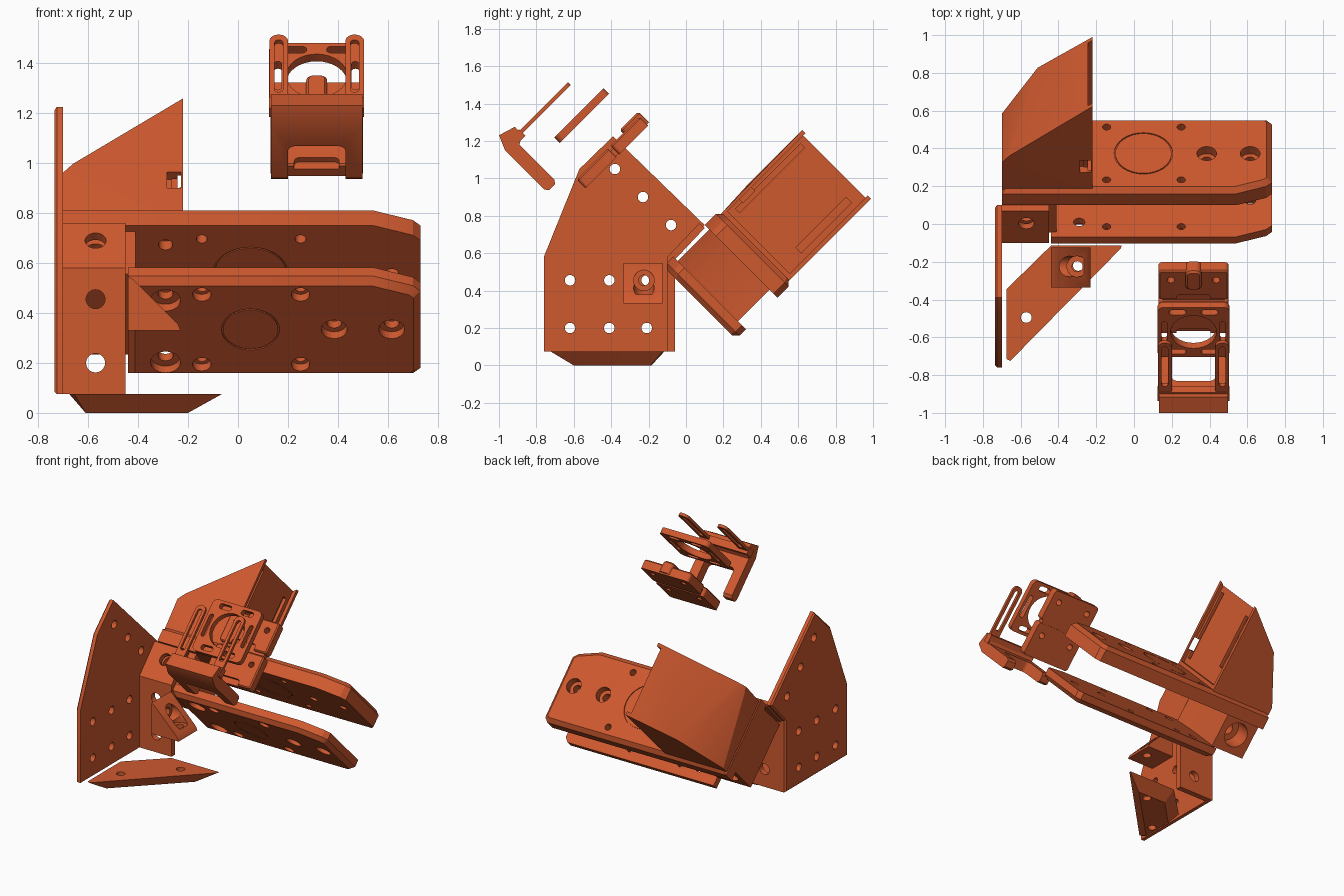
import bpy, bmesh
from math import cos, sin, pi, radians
from mathutils import Matrix, Vector

cube = bpy.data.objects.get("Cube")
if cube:
    bpy.data.objects.remove(cube, do_unlink=True)

orange = bpy.data.materials.new("burnt orange plastic")
orange.use_nodes = True
orange.diffuse_color = (0.62, 0.1, 0.028, 1)
orange.node_tree.nodes["Principled BSDF"].inputs["Base Color"].default_value = orange.diffuse_color

# Tilted frame: local (x, u, s), u runs back and down, s runs back and up
TILT = Matrix.Rotation(radians(-45), 4, 'X')


def finish(name, bm, tilt):
    bmesh.ops.recalc_face_normals(bm, faces=bm.faces)
    if tilt:
        bm.transform(TILT)
    mesh = bpy.data.meshes.new(name)
    bm.to_mesh(mesh)
    bm.free()
    mesh.materials.append(orange)
    ob = bpy.data.objects.new(name, mesh)
    bpy.context.collection.objects.link(ob)
    return ob


def prism(name, pts, axis, a, b, tilt=False, chamfer=0):
    """Extrude a 2D outline along an axis from a to b; chamfer the rim at b."""
    place = {'x': lambda p, q, h: (h, p, q),
             'y': lambda p, q, h: (p, h, q),
             'z': lambda p, q, h: (p, q, h)}[axis]
    bm = bmesh.new()
    low = [bm.verts.new(place(p, q, a)) for p, q in pts]
    top = [bm.verts.new(place(p, q, b)) for p, q in pts]
    bm.faces.new(low)
    bm.faces.new(top)
    n = len(pts)
    for i in range(n):
        j = (i + 1) % n
        bm.faces.new((low[i], low[j], top[j], top[i]))
    if chamfer:
        bmesh.ops.recalc_face_normals(bm, faces=bm.faces)
        rim = [e for e in bm.edges if all(v in top for v in e.verts)]
        bmesh.ops.bevel(bm, geom=rim, offset=chamfer, segments=1, affect='EDGES', profile=0.5)
    return finish(name, bm, tilt)


def hull(name, pts, tilt=False):
    bm = bmesh.new()
    for p in pts:
        bm.verts.new(p)
    bmesh.ops.convex_hull(bm, input=bm.verts)
    return finish(name, bm, tilt)


def rect(p0, p1, q0, q1):
    return [(p0, q0), (p1, q0), (p1, q1), (p0, q1)]


def rounded(p0, p1, q0, q1, r, n=8):
    out = []
    corners = [(p1 - r, q1 - r), (p0 + r, q1 - r), (p0 + r, q0 + r), (p1 - r, q0 + r)]
    for k, (cx, cy) in enumerate(corners):
        for i in range(n + 1):
            t = (k + i / n) * pi / 2
            out.append((cx + r * cos(t), cy + r * sin(t)))
    return out


def circle(p, r, n=32):
    return [(p[0] + r * cos(2 * pi * i / n), p[1] + r * sin(2 * pi * i / n)) for i in range(n)]


def hole(p, r, axis, a, b, tilt=False):
    return prism("cutter", circle(p, r), axis, a, b, tilt)


def cut(ob, tools):
    for t in tools:
        m = ob.modifiers.new("cut", 'BOOLEAN')
        m.operation, m.object, m.solver = 'DIFFERENCE', t, 'EXACT'
    ev = ob.evaluated_get(bpy.context.evaluated_depsgraph_get())
    mesh = bpy.data.meshes.new_from_object(ev)
    ob.modifiers.clear()
    ob.data = mesh
    for t in tools:
        bpy.data.objects.remove(t, do_unlink=True)
    return ob


# Side mounting plate
plate = prism("mounting_plate", [(-.76, .075), (-.76, .58), (-.57, 1.05), (-.39, 1.225),
              (.1, .75), (-.06, .58), (-.06, .075)], 'x', -.7, -.735, chamfer=.01)
spots = [(y, z) for z in (.2, .455) for y in (-.62, -.41, -.21)]
spots += [(-.38, 1.05), (-.23, .9), (-.08, .75)]
cut(plate, [hole(p, .028, 'x', -.8, -.6) for p in spots])

# Bent flange of the mounting plate
flange = prism("mounting_flange", [(-.1, .075), (-.1, .58), (.07, .76), (.1, .735),
               (-.06, .565), (-.06, .075)], 'x', -.702, -.45)
cut(flange, [hole((-.57, z), .038, 'y', -.2, 0) for z in (.2, .455)]
    + [hole((-.57, .49), .042, 'y', -.6, -.38, True)])

# Triangular foot plate, tapering downwards
foot = hull("foot_plate",
            [(x, y, .075) for x, y in [(-.675, -.345), (-.44, -.115), (-.065, -.115),
                                       (-.07, -.13), (-.655, -.725), (-.675, -.715)]]
            + [(x, y, 0) for x, y in [(-.61, -.375), (-.42, -.185), (-.2, -.19), (-.61, -.6)]])
cut(foot, [hole(p, .028, 'z', -.1, .2) for p in [(-.57, -.495), (-.295, -.22)]])

# Corner wedge with two crossing screw holes
wedge = prism("corner_wedge", [(-.44, .33), (-.23, .33), (-.24, .355), (-.415, .53), (-.44, .548)],
              'y', -.335, -.125)
cut(wedge, [hole((-.225, .455), .028, 'x', -.5, -.2), hole((-.225, .455), .055, 'x', -.395, -.2),
            hole((-.3, -.225), .028, 'z', .2, .6), hole((-.3, -.225), .055, 'z', .38, .6)])


# Two clamp rails, tilted 45 degrees
def rail_outline(x0):
    return [(x0, -.46), (.54, -.46), (.70, -.405), (.73, -.375), (.73, .06), (.70, .09), (x0, .09)]


def groove(r, a, b):
    ring = hole((.05, -.185), r, 'z', a, b, True)
    return cut(ring, [hole((.05, -.185), r - .006, 'z', a - .1, b + .1, True)])


upper = prism("upper_rail", rail_outline(-.7), 'z', .601, .714, True, .028)
lower = prism("lower_rail", rail_outline(-.44), 'z', .364, .287, True, .028)
small = [(x, u) for x in (-.145, .25) for u in (-.383, .012)]
large = [(.385, -.186), (.615, -.186)]
side = [(-.29, -.35), (-.29, 0)]
cut(upper, [hole(p, .022, 'z', .5, .8, True) for p in small]
    + [hole(p, .052, 'z', .66, .8, True) for p in large]
    + [hole(p, .028, 'z', .5, .8, True) for p in large]
    + [hole(p, .028, 'z', .5, .65, True) for p in side]
    + [groove(.155, .708, .73), groove(.152, .59, .607)])
cut(lower, [hole(p, .037, 'z', .25, .325, True) for p in small]
    + [hole(p, .022, 'z', .2, .5, True) for p in small]
    + [hole(p, .052, 'z', .25, .325, True) for p in large]
    + [hole(p, .06, 'z', .25, .325, True) for p in side]
    + [hole(p, .03, 'z', .2, .5, True) for p in large + side]
    + [groove(.116, .27, .293)])

# Block joining the rails to the flange
block = prism("joining_block", [(-.7, -.425), (-.41, -.425), (-.44, -.3), (-.44, .03), (-.7, .03)],
              'z', .36, .605, True)
cut(block, [hole((-.57, .49), .042, 'y', -.6, .3, True), hole((-.57, .49), .085, 'y', -.1, .3, True)])

# Faceted hood with a shallow rail recess on its flat side
hood = hull("hood", [(x, u, .70) for x in (-.7, -.22) for u in (-.44, .07)]
            + [(-.7, -.45, .91), (-.66, -.45, .96), (-.7, .07, .755), (-.51, .07, 1.10),
               (-.22, -.45, 1.33), (-.22, .07, 1.33)], True)
cut(hood, [prism("cutter", rect(-.425, .045, .74, 1.5), 'x', -.243, -.1, True),
           prism("cutter", rect(-.405, -.375, .78, 1.27), 'x', -.265, -.1, True),
           prism("cutter", rect(-.03, .01, .86, 1.24), 'x', -.265, -.1, True),
           prism("cutter", rect(-.285, -.228, .83, .92), 'y', -.5, -.40, True)])

# Small bracket: base with an open foot
MID = .315
base = prism("bracket_base", [(-1.577, .163), (-1.549, .255), (-1.49, .252), (-1.465, .205),
             (-1.2, .205), (-1.18, .19), (-1.18, .145), (-1.2, .13), (-1.5, .13)],
             'x', .132, .498, True)
cut(base, [prism("cutter", rounded(.2, .43, -1.38, -1.0, .03), 'z', 0, .4, True)])
prism("bracket_crossbar", rect(-1.525, -1.475, .2, .262), 'x', .125, .505, True)

# Two slotted prongs
for name, x in (("left_prong", .467), ("right_prong", .163)):
    prong = prism(name, rounded(x - .037, x + .037, .24, .625, .036), 'y', -1.516, -1.496, True)
    cut(prong, [prism("cutter", rounded(x - .017, x + .017, .3, .595, .016), 'y', -1.6, -1.4, True)])

# Ring plate with a round window, slots and screw holes
ring = prism("ring_plate", rounded(.125, .505, .364, .735, .035), 'y', -1.359, -1.318, True)
tools = [hole((MID, .55), .122, 'y', -1.5, -1.2, True)]
for sx in (-1, 1):
    x = MID + sx * .155
    tools.append(prism("cutter", rounded(x - .015, x + .015, .47, .63, .014), 'y', -1.5, -1.2, True))
    x = MID + sx * .085
    tools += [prism("cutter", rounded(x - .045, x + .045, s - .018, s + .018, .017), 'y', -1.5, -1.2, True)
              for s in (.402, .697)]
cut(ring, tools)

# Hinged back plate in two leaves
for name, s0, s1 in (("front_hinge_leaf", .29, .525), ("back_hinge_leaf", .545, .764)):
    leaf = prism(name, rounded(.13, .5, s0, s1, .02), 'y', -1.05, -1.115, True, .008)
    mid = (s0 + s1) / 2
    cut(leaf, [hole((MID + dx, mid + .04), .02, 'y', -1.2, -1, True) for dx in (-.12, .12)]
        + [prism("cutter", rounded(MID - .09, MID + .09, s0 - .05, s0 + .04, .02), 'y', -1.2, -1.09, True)])
prism("hinge_strip", rect(-1.095, -1.055, .49, .6), 'x', .15, .48, True)
prism("hinge_knob", rounded(MID - .042, MID + .042, .64, .78, .03), 'y', -1.06, -1.14, True, .01)

# Smooth the round holes, keep all hard edges
for ob in bpy.context.collection.objects:
    if ob.type == 'MESH' and orange.name in ob.data.materials:
        bpy.ops.object.select_all(action='DESELECT')
        ob.select_set(True)
        bpy.context.view_layer.objects.active = ob
        bpy.ops.object.shade_smooth_by_angle(angle=radians(25))
